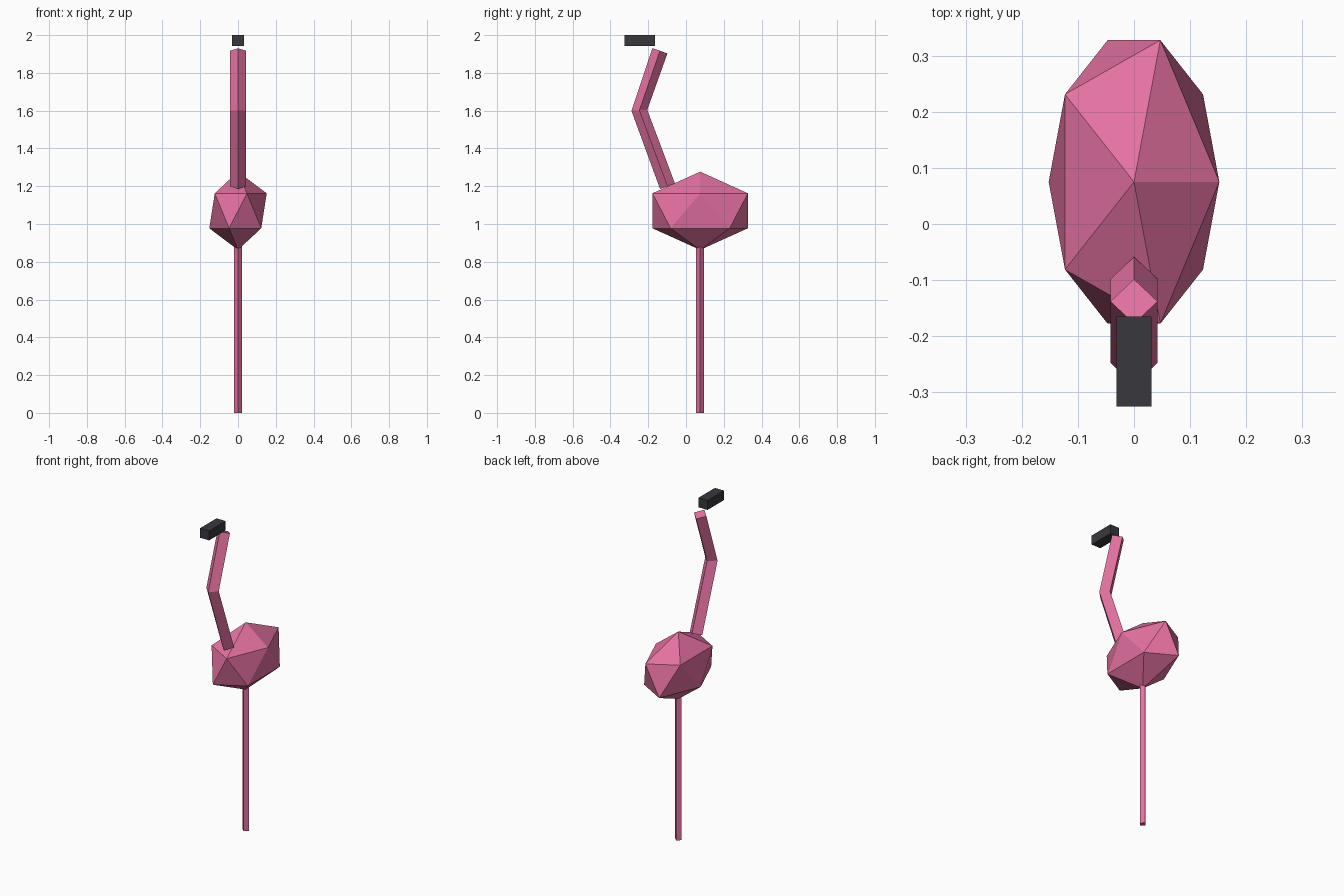
import bpy, bmesh
from mathutils import Matrix, Vector

cube = bpy.data.objects.get("Cube")
if cube:
    bpy.data.objects.remove(cube, do_unlink=True)


def material(name, color):
    mat = bpy.data.materials.new(name)
    mat.use_nodes = True
    mat.diffuse_color = color
    mat.node_tree.nodes["Principled BSDF"].inputs["Base Color"].default_value = color
    return mat


pink = material("pink", (0.78, 0.165, 0.36, 1))
charcoal = material("charcoal", (0.04, 0.039, 0.048, 1))


def finish(name, bm, mat):
    bmesh.ops.recalc_face_normals(bm, faces=bm.faces)
    mesh = bpy.data.meshes.new(name)
    bm.to_mesh(mesh)
    bm.free()
    mesh.materials.append(mat)
    obj = bpy.data.objects.new(name, mesh)
    bpy.context.collection.objects.link(obj)
    return obj


def tube(name, path, radius, mat):
    """Four-sided tube with its corners facing front, back and sides."""
    bm = bmesh.new()
    side = Vector((1, 0, 0))
    rings = []
    for i, p in enumerate(path):
        before, after = path[max(i - 1, 0)], path[min(i + 1, len(path) - 1)]
        across = (after - before).normalized().cross(side)
        rings.append([bm.verts.new(p + d * radius)
                      for d in (side, across, -side, -across)])
    for a, b in zip(rings, rings[1:]):
        for k in range(4):
            n = (k + 1) % 4
            bm.faces.new((a[k], a[n], b[n], b[k]))
    bm.faces.new(rings[0])
    bm.faces.new(rings[-1])
    return finish(name, bm, mat)


# Faceted body
bm = bmesh.new()
bmesh.ops.create_icosphere(
    bm, subdivisions=1, radius=1,
    matrix=Matrix.Translation((0, 0.075, 1.07)) @ Matrix.Diagonal((0.17, 0.297, 0.207, 1)))
finish("body", bm, pink)

# Single standing leg
tube("leg", [Vector((0, 0.075, 0)), Vector((0, 0.075, 0.9))], 0.021, pink)

# Bent neck
tube("neck", [Vector((0, -0.098, 1.2)), Vector((0, -0.247, 1.602)),
              Vector((0, -0.138, 1.917))], 0.042, pink)

# Beak block
bm = bmesh.new()
bmesh.ops.create_cube(
    bm, size=1,
    matrix=Matrix.Translation((0, -0.245, 1.971)) @ Matrix.Diagonal((0.062, 0.16, 0.058, 1)))
finish("beak", bm, charcoal)
